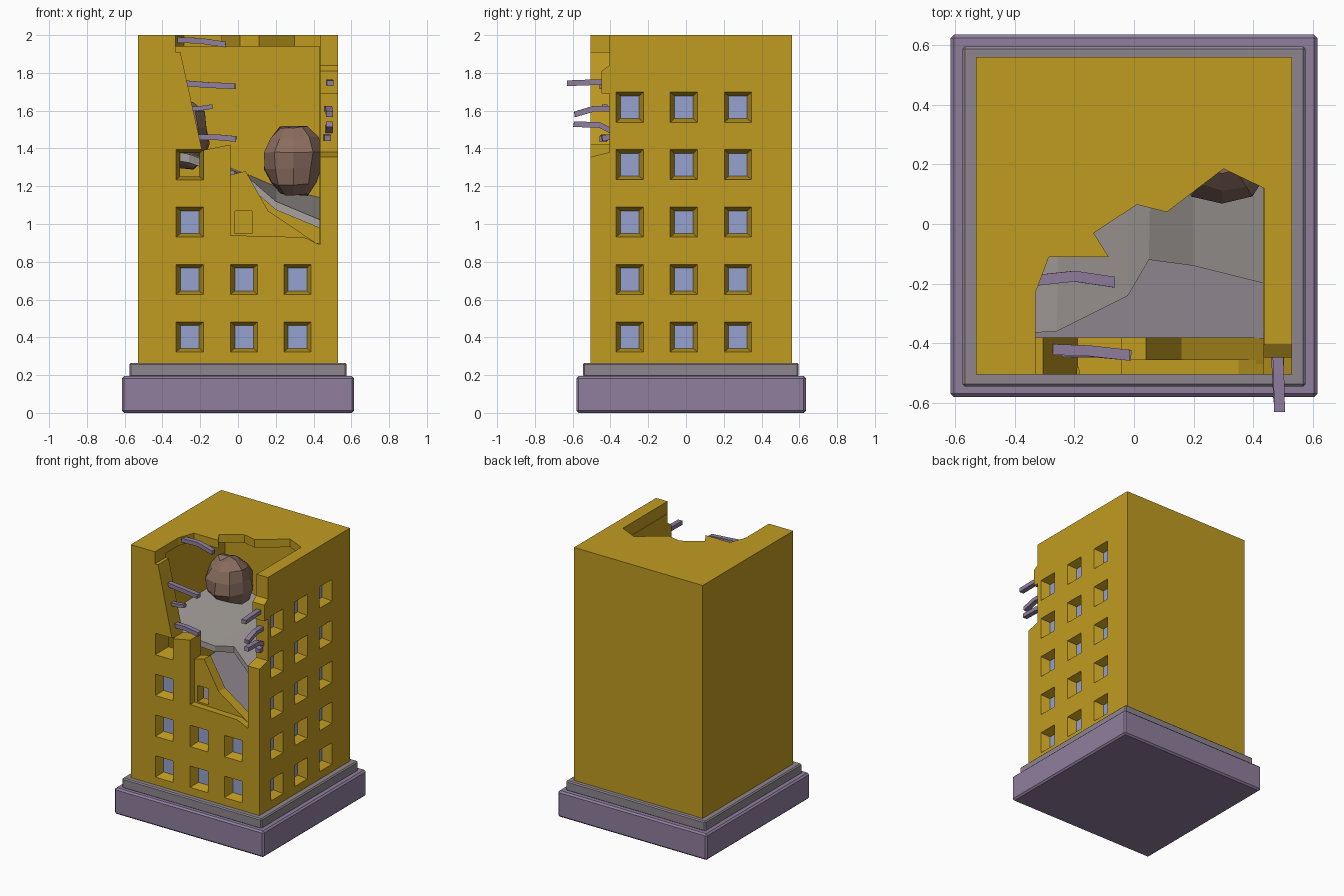
import bpy, bmesh, random
from mathutils import Vector

if "Cube" in bpy.data.objects:
    bpy.data.objects.remove(bpy.data.objects["Cube"])

random.seed(4)


def mat(name, r, g, b):
    m = bpy.data.materials.new(name)
    m.diffuse_color = (r, g, b, 1)
    m.use_nodes = True
    m.node_tree.nodes["Principled BSDF"].inputs["Base Color"].default_value = m.diffuse_color
    return m


YELLOW = mat("yellow_wall", .53, .33, .015)
PURPLE = mat("purple_stone", .28, .21, .34)
GREY = mat("grey_stone", .27, .24, .27)
SLAB = mat("pale_concrete", .38, .35, .33)
BROWN = mat("brown_rock", .25, .15, .11)
BLUE = mat("blue_glass", .30, .36, .62)


def make(name, bm, m=None):
    bmesh.ops.recalc_face_normals(bm, faces=bm.faces)
    me = bpy.data.meshes.new(name)
    bm.to_mesh(me)
    bm.free()
    o = bpy.data.objects.new(name, me)
    bpy.context.collection.objects.link(o)
    if m:
        me.materials.append(m)
    return o


def loft(bm, a, b):
    """Closed solid between two matching point loops."""
    va, vb = [bm.verts.new(p) for p in a], [bm.verts.new(p) for p in b]
    bm.faces.new(va)
    bm.faces.new(vb[::-1])
    n = len(va)
    for i in range(n):
        bm.faces.new((va[i], vb[i], vb[(i + 1) % n], va[(i + 1) % n]))


def add_box(bm, x0, x1, y0, y1, z0, z1):
    q = [(x0, y0), (x1, y0), (x1, y1), (x0, y1)]
    loft(bm, [(x, y, z0) for x, y in q], [(x, y, z1) for x, y in q])


def box(name, dims, m=None, bevel=0):
    bm = bmesh.new()
    add_box(bm, *dims)
    if bevel:
        bmesh.ops.bevel(bm, geom=bm.edges[:], offset=bevel, segments=1, affect='EDGES')
    return make(name, bm, m)


def prism_y(name, pts, y0, y1):
    bm = bmesh.new()
    loft(bm, [(x, y0, z) for x, z in pts], [(x, y1, z) for x, z in pts])
    return make(name, bm)


def cut(target, cutter):
    mod = target.modifiers.new("cut", 'BOOLEAN')
    mod.operation, mod.solver, mod.object = 'DIFFERENCE', 'EXACT', cutter
    bpy.context.view_layer.objects.active = target
    bpy.ops.object.modifier_apply(modifier=mod.name)
    bpy.data.objects.remove(cutter)


# Stepped base
box("plinth", (-.615, .615, -.58, .635, 0, .195), PURPLE, .012)
box("upper_step", (-.575, .575, -.545, .595, .19, .265), GREY, .008)

# Tower body with hollow upper storeys
tower = box("tower", (-.53, .53, -.505, .56, .26, 2), YELLOW)
cut(tower, box("cavity", (-.43, .432, -.38, .46, .86, 1.94)))

# Broken roof opening
roof = [(-.33, -.6), (.436, -.6), (.436, .12), (.30, .185), (.11, .04), (.01, .065),
        (-.135, -.03), (-.085, -.11), (-.285, -.11), (-.33, -.23)]
bm = bmesh.new()
loft(bm, [(x, y, 1.91) for x, y in roof], [(x, y, 2.1) for x, y in roof])
cut(tower, make("roof_hole", bm))

# Broken front wall: outer layer, then more ragged inner layer
left_edge = [(-.33, 2.1), (-.325, 2), (-.19, 1.39), (-.04, 1.42)]
cut(tower, prism_y("outer_break", left_edge + [(-.04, .94), (.35, .93), (.434, .89), (.434, 2.1)],
                   -.6, -.455))
cut(tower, prism_y("inner_break", left_edge + [(-.04, 1.26), (.04, 1.28), (.16, 1.07),
                                               (.434, .885), (.434, 2.1)], -.47, -.36))

# Missing corner strip on the right
bm = bmesh.new()
corner = [(-.6, 1.34), (-.505, 1.355), (-.405, 1.38), (-.405, 1.69), (-.447, 1.69),
          (-.447, 1.81), (-.405, 1.84), (-.405, 2.1), (-.6, 2.1)]
loft(bm, [(.42, y, z) for y, z in corner], [(.6, y, z) for y, z in corner])
cut(tower, make("corner_break", bm))

# Splayed windows and their glass panes
wins, panes = bmesh.new(), bmesh.new()


def window(to3d, u, z, glass=True):
    def ring(hw, hh, d):
        return [to3d(u + a * hw, d, z + b * hh) for a, b in ((-1, -1), (1, -1), (1, 1), (-1, 1))]
    d = .07 if glass else .15
    loft(wins, ring(.0735, .0805, -.003), ring(.047, .058, d))
    if glass:
        loft(panes, ring(.05, .062, .064), ring(.05, .062, .075))


def front(u, d, z):
    return (u, -.505 + d, z)


def right(u, d, z):
    return (.53 - d, u, z)


for row in range(4):
    z = .402 + .304 * row
    for x in (-.255, .032, .315) if row < 2 else (-.255,):
        window(front, x, z, row < 3)
for row in range(5):
    for y in (-.298, -.012, .275):
        window(right, y, .402 + .304 * row)
add_box(wins, -.015, .075, -.47, -.36, .95, 1.07)
cut(tower, make("window_cutter", wins))
make("window_glass", panes, BLUE)

# Lower floor and collapsed folded slab
box("lower_floor", (-.44, .44, -.385, .47, .85, .9), GREY)
back = [(-.44, .47, 1.42), (-.24, .47, 1.37), (-.02, .47, 1.29), (.06, .47, 1.26),
        (.20, .47, 1.20), (.44, .47, 1.14)]
edge = [(-.44, -.37, 1.40), (-.26, -.36, 1.37), (-.02, -.24, 1.28), (.05, -.12, 1.25),
        (.20, -.14, 1.12), (.44, -.20, 1.02)]
bm = bmesh.new()
rows = [[bm.verts.new(Vector(p) - Vector((0, 0, t))) for p in line]
        for line, t in ((back, 0), (edge, 0), (edge, .045), (back, .045))]
for r in range(4):
    a, b = rows[r], rows[(r + 1) % 4]
    for i in range(5):
        bm.faces.new((a[i], a[i + 1], b[i + 1], b[i]))
for i in (0, 5):
    bm.faces.new([r[i] for r in rows])
make("collapsed_slab", bm, SLAB)


# Boulders
def boulder(name, centre, size):
    bm = bmesh.new()
    bmesh.ops.create_uvsphere(bm, u_segments=10, v_segments=7, radius=1)
    for v in bm.verts:
        v.co *= random.uniform(.90, 1.07)
        v.co = Vector(c + s * k for c, s, k in zip(centre, size, v.co))
    make(name, bm, BROWN)


boulder("right_boulder", (.295, .25, 1.335), (.17, .19, .195))
boulder("left_boulder", (-.31, .34, 1.47), (.17, .17, .19))


# Bent reinforcing beams: swept square section
def beam(name, pts, w=.018, h=.015):
    bm = bmesh.new()
    d = Vector(pts[-1]) - Vector(pts[0])
    side = d.cross(Vector((0, 0, 1))).normalized() * w
    up = side.cross(d).normalized() * h
    rings = [[bm.verts.new(Vector(p) + side * a + up * b)
              for a, b in ((-1, -1), (1, -1), (1, 1), (-1, 1))] for p in pts]
    for r, s in zip(rings, rings[1:]):
        for i in range(4):
            bm.faces.new((r[i], r[(i + 1) % 4], s[(i + 1) % 4], s[i]))
    bm.faces.new(rings[0])
    bm.faces.new(rings[-1])
    make(name, bm, PURPLE)


beam("beam_roof", [(-.34, -.19, 1.975), (-.2, -.175, 1.97), (-.065, -.195, 1.95)])
beam("beam_left_high", [(-.28, -.42, 1.745), (-.15, -.425, 1.735), (-.015, -.44, 1.73)])
beam("beam_left_mid", [(-.25, -.43, 1.61), (-.2, -.43, 1.612), (-.135, -.43, 1.622)], .015, .012)
beam("beam_left_low", [(-.21, -.43, 1.46), (-.12, -.43, 1.46), (-.01, -.44, 1.45)])
beam("beam_right_high", [(.48, -.39, 1.75), (.485, -.5, 1.75), (.488, -.63, 1.745)])
beam("beam_right_mid", [(.475, -.39, 1.61), (.48, -.49, 1.61), (.485, -.59, 1.58)])
beam("beam_right_low", [(.48, -.39, 1.49), (.485, -.46, 1.525), (.485, -.595, 1.528)])
beam("beam_right_stub", [(.47, -.39, 1.46), (.472, -.42, 1.458), (.475, -.445, 1.455)])
